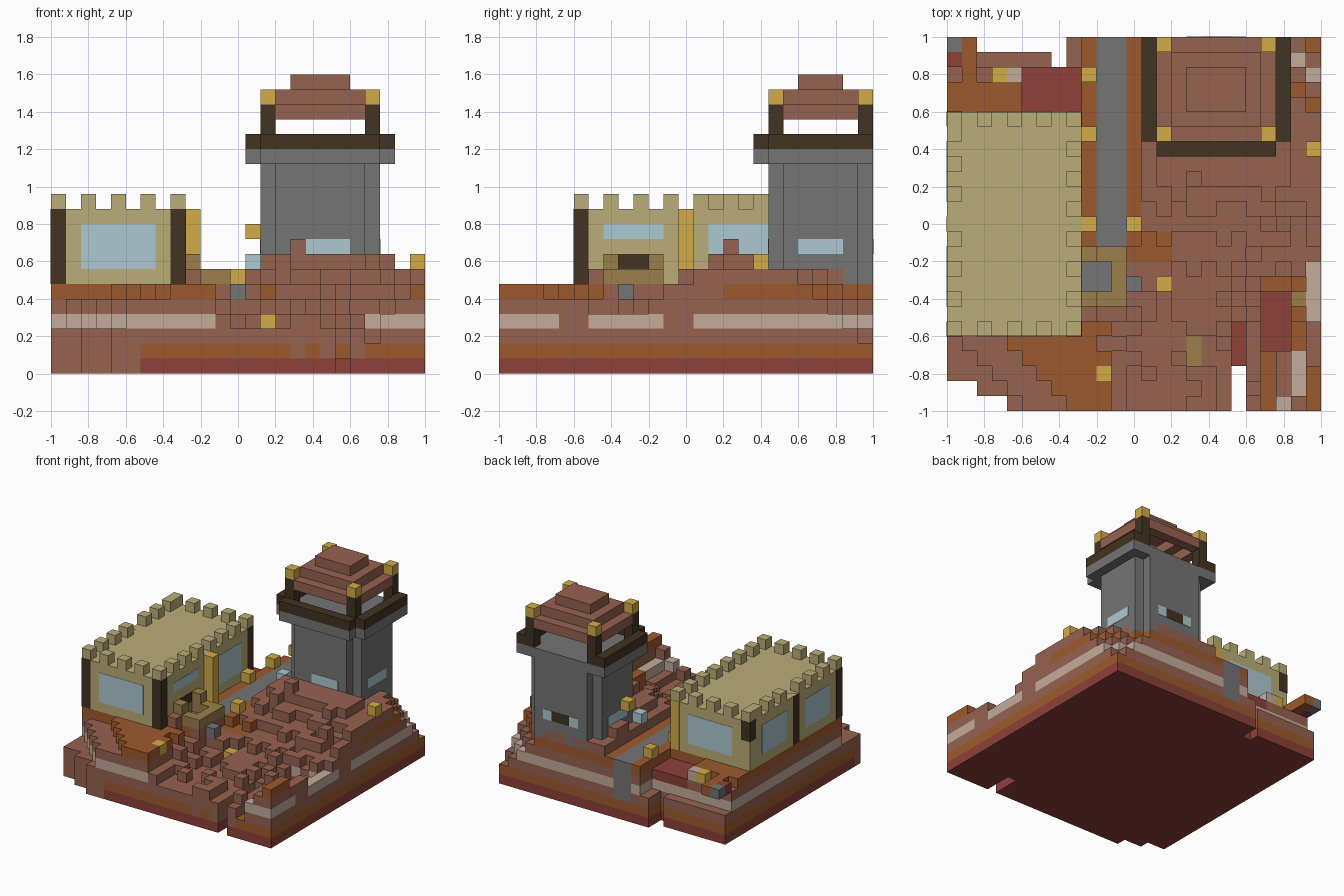
import bpy, bmesh, random
from mathutils import Vector

random.seed(4)
cube = bpy.data.objects.get("Cube")
if cube:
    bpy.data.objects.remove(cube)

U, N = 0.08, 25          # block size and blocks per side


def material(name, code):
    lin = [((int(code[k:k + 2], 16) / 255 + 0.055) / 1.055) ** 2.4 for k in (0, 2, 4)]
    m = bpy.data.materials.new(name)
    m.use_nodes = True
    m.diffuse_color = (*lin, 1)
    m.node_tree.nodes["Principled BSDF"].inputs["Base Color"].default_value = (*lin, 1)
    return m


palette = dict(brown="966250", orange="9e5a2e", red="8d4138", pale="c4ac9c", grey="757575",
               tan="bbad78", gold="d2ac48", dark="423322", glass="adc9d1", olive="9b7f4b")
MATS = {n: material(n + "_block", c) for n, c in palette.items()}
NAMES = list(palette)


def place(p):
    return Vector((p[0] * U - 1, p[1] * U - 1, p[2] * U))


def finish(bm, name, mats):
    me = bpy.data.meshes.new(name)
    bm.to_mesh(me)
    bm.free()
    for m in mats:
        me.materials.append(MATS[m])
    bpy.context.collection.objects.link(bpy.data.objects.new(name, me))


def boxes(name, mat, *spans):
    """One object from boxes given as low corner and size, in blocks."""
    bm = bmesh.new()
    for lo, size in spans:
        a, b = place(lo), place([l + s for l, s in zip(lo, size)])
        for v in bmesh.ops.create_cube(bm, size=1)["verts"]:
            v.co = Vector([a[k] if v.co[k] < 0 else b[k] for k in range(3)])
    finish(bm, name, [mat])


def ring(lo, size):
    """Four box spans around a rectangle, one block wide."""
    (x, y, z), (w, d, h) = lo, size
    return [(lo, (w, 1, h)), ((x, y + d - 1, z), (w, 1, h)),
            ((x, y + 1, z), (1, d - 2, h)), ((x + w - 1, y + 1, z), (1, d - 2, h))]


def plus(lo, size):
    """Block with its corner columns left out."""
    (x, y, z), (w, d, h) = lo, size
    return [((x + 1, y, z), (w - 2, d, h)), ((x, y + 1, z), (1, d - 2, h)),
            ((x + w - 1, y + 1, z), (1, d - 2, h))]


# Terrain: layered ground with a terraced slope
LAYERS = ["red", "orange", "brown", "pale", "brown", "orange", "brown", "brown"]


def height(i, j):
    wob = random.uniform(-0.7, 0.7)
    if (j == 0 and i < 4) or (j == 1 and i < 2):
        return 0
    if (j == 24 and i < 8) or (j == 23 and i == 7) or (i == 19 and j < 3):
        return 0
    if i == 19 and j < 6 or (21 <= i <= 22 and 4 <= j <= 7):    # ravine floor
        return 1
    if i < 9 and j > 19:                               # behind the house
        if 5 <= i and j < 23:
            return 5
        return 6 if j < 22 else 5 if j == 22 else 3
    if i < 10 and j < 5:                               # patio in front
        edge = i + j - 8
        return 6 if edge >= 0 else 5 if edge > -4 else 3
    if i < 9 or (i < 13 and j > 10) or (i < 12 and j > 6):
        return 6
    if i > 20 and j < 9:                               # corner hill
        return max(2, round(6 - 0.25 * j - 1.25 * (24 - i)))
    cap = 7 if i in (13, 23, 24) else 8
    if j >= 15:                                        # high ground by the tower
        return min(50 - i - j, cap if j < 18 else 7)
    if i == 14 and j < 9:                              # gully below the gold block
        return 3
    slope = max(3 + 5 * (j / 15) ** 2.4, 5.5 - 1.2 * (i - 10))
    return max(3, min(round(slope + wob), cap))


H = {(i, j): height(i, j) for i in range(N) for j in range(N)}
H[10, 2] = 5                                           # seats for loose blocks
H[16, 3] = H[16, 4] = 2


def ground_colour(i, j, k):
    top = k == H[i, j] - 1
    if top and (i in (10, 11) and j > 10 or i in (9, 10) and j in (8, 9)):
        return "grey"
    if i in (10, 11) and j == 24 and k > 1:
        return "grey"
    if top and 5 <= i <= 8 and 20 <= j <= 22:
        return "red"
    if top and (12 <= i <= 14 and j in (10, 11) or i == 23 and 4 <= j < 9):
        return "orange"
    if 11 <= i <= 20 and j < 12 and k > 1:
        return "brown"
    if i > 12 and 8 < j < 18 and (top and k > 2 and (i, j) != (24, 9) or k == 5 and j < 15):
        return "brown"
    if i > 20 and k > 1 and j in (4, 5, 11, 12):
        return "brown"
    if j < 3 and (i < 6 and k < 2 or k == 1 and i in (16, 18, 19, 20)):
        return "brown"
    return LAYERS[k]


def solid(i, j, k):
    return 0 <= k < H.get((i, j), 0)


bm = bmesh.new()
axes = ((1, 0, 0), (0, 1, 0), (0, 0, 1))
SIDES = [Vector(a) * s for a in axes for s in (1, -1)]
for (i, j), h in H.items():
    for k in range(h):
        c = Vector((i + 0.5, j + 0.5, k + 0.5))
        for n in SIDES:
            if solid(i + int(n.x), j + int(n.y), k + int(n.z)):
                continue
            u = Vector((n.y, n.z, n.x))
            w = n.cross(u)
            corners = [c + (n + a * u + b * w) / 2 for a, b in ((-1, -1), (1, -1), (1, 1), (-1, 1))]
            f = bm.faces.new([bm.verts.new(place(p)) for p in corners])
            # the underside is all one layer
            f.material_index = NAMES.index("red" if n.z < 0 else ground_colour(i, j, k))
bmesh.ops.remove_doubles(bm, verts=bm.verts, dist=1e-4)
finish(bm, "terrain", NAMES)

# Loose blocks and a small overhang at the back corner
one = (1, 1, 1)
boxes("gold_lamps", "gold", ((10, 2, 5), one), ((14, 8, 3), one), ((12, 12, 6), one),
      ((24, 17, 7), one), ((3, 22, 5), one), ((9, 22, 6), one),
      ((9, 18, 6), one), ((13, 20, 9), one))
boxes("glass_block", "glass", ((13, 18, 7), one))
boxes("grey_blocks", "grey", ((12, 8, 5), one), ((0, 24, 5), one))
boxes("overhang", "orange", ((1, 22, 5), (1, 3, 1)))
boxes("red_block", "red", ((0, 23, 5), one))
boxes("pale_blocks", "pale", ((4, 22, 5), one))
boxes("olive_blocks", "olive", ((16, 3, 2), (1, 2, 1)), ((23, 7, 2), (1, 1, 2)))
boxes("boulders", "brown", ((16, 15, 8), one), ((13, 21, 7), (1, 2, 1)))

# House: walls, battlements, posts
boxes("house_walls", "tan", ((0, 5, 6), (9, 15, 5)))
merlons = [((i, j, 11), one) for i in range(0, 9, 2) for j in (5, 19)]
merlons += [((8, j, 11), one) for j in range(7, 19, 2)]
merlons += [((0, j if j < 12 else j + 1, 11), one) for j in range(7, 18, 2)]
boxes("house_battlements", "tan", *merlons)
T = 0.03                                               # plate thickness, in blocks
boxes("house_posts", "dark", ((-T, 5 - T, 6), (1 + T, 1 + T, 5)),
      ((-T, 12, 6), (1 + T, 1, 5)), ((-T, 19, 9), (1 + T, 1 + T, 2)),
      ((8, 5 - T, 6), (1 + T, 1 + T, 5)), ((9, 19, 6), (T, 1, 5)))
boxes("house_gold_posts", "gold", ((9, 12, 6), (1, 1, 5)), ((8, 20, 6), (1, T, 5)))
boxes("house_windows", "glass",
      ((2, 5 - T, 7), (5, T, 3)), ((2, 20, 7), (5, T, 3)),
      ((-T, 7, 7), (T, 4, 3)), ((-T, 14, 7), (T, 4, 3)),
      ((9, 7, 9), (T, 4, 1)), ((9, 14, 7), (T, 4, 3)))
boxes("house_door", "dark", ((9, 8, 7), (T, 2, 1)))
boxes("porch", "olive", ((9, 7, 6), (1, 1, 2)), ((9, 10, 6), (1, 1, 2)),
      ((10, 7, 6), (2, 1, 1)), ((10, 10, 6), (2, 1, 1)), ((11, 8, 6), (1, 2, 1)),
      ((9, 8, 6), (T, 2, 1)))

# Tower: shaft, ledge, railing
boxes("tower_shaft", "grey", *plus((14, 18, 6), (8, 7, 8)))
rim = [((14, 17), (8, 1)), ((13, 18), (1, 7)), ((22, 18), (1, 7))]
boxes("tower_ledge", "grey", ((14, 18, 14), (8, 7, 1)), *[((*p, 14), (*s, 1)) for p, s in rim])
boxes("tower_railing", "dark", *[((*p, 15), (*s, 1)) for p, s in rim])
boxes("tower_windows", "glass", ((17, 18 - T, 8), (3, T, 1)), ((22, 20, 8), (T, 3, 1)),
      ((14 - T, 20, 8), (T, 3, 1)), ((16, 25, 8), (1, T, 1)), ((19, 25, 8), (1, T, 1)))
boxes("tower_back_door", "dark", ((17, 25, 8), (2, T, 1)))

# Tower roof: stepped shell on four posts with gold tips
corners = [(x, y) for x in (14, 21) for y in (18, 24)]
boxes("roof_posts", "dark", *[((x, y, 15), (1, 1, 3)) for x, y in corners])
boxes("roof_tips", "gold", *[((x, y, 18), one) for x, y in corners])
boxes("roof_eaves", "brown", ((15, 18, 17), (6, 1, 1)), ((15, 24, 17), (6, 1, 1)),
      ((14, 19, 17), (1, 5, 1)), ((21, 19, 17), (1, 5, 1)))
boxes("roof_middle", "brown", *ring((15, 19, 18), (6, 5, 1)))
boxes("roof_cap", "brown", ((16, 20, 19), (4, 3, 1)))
